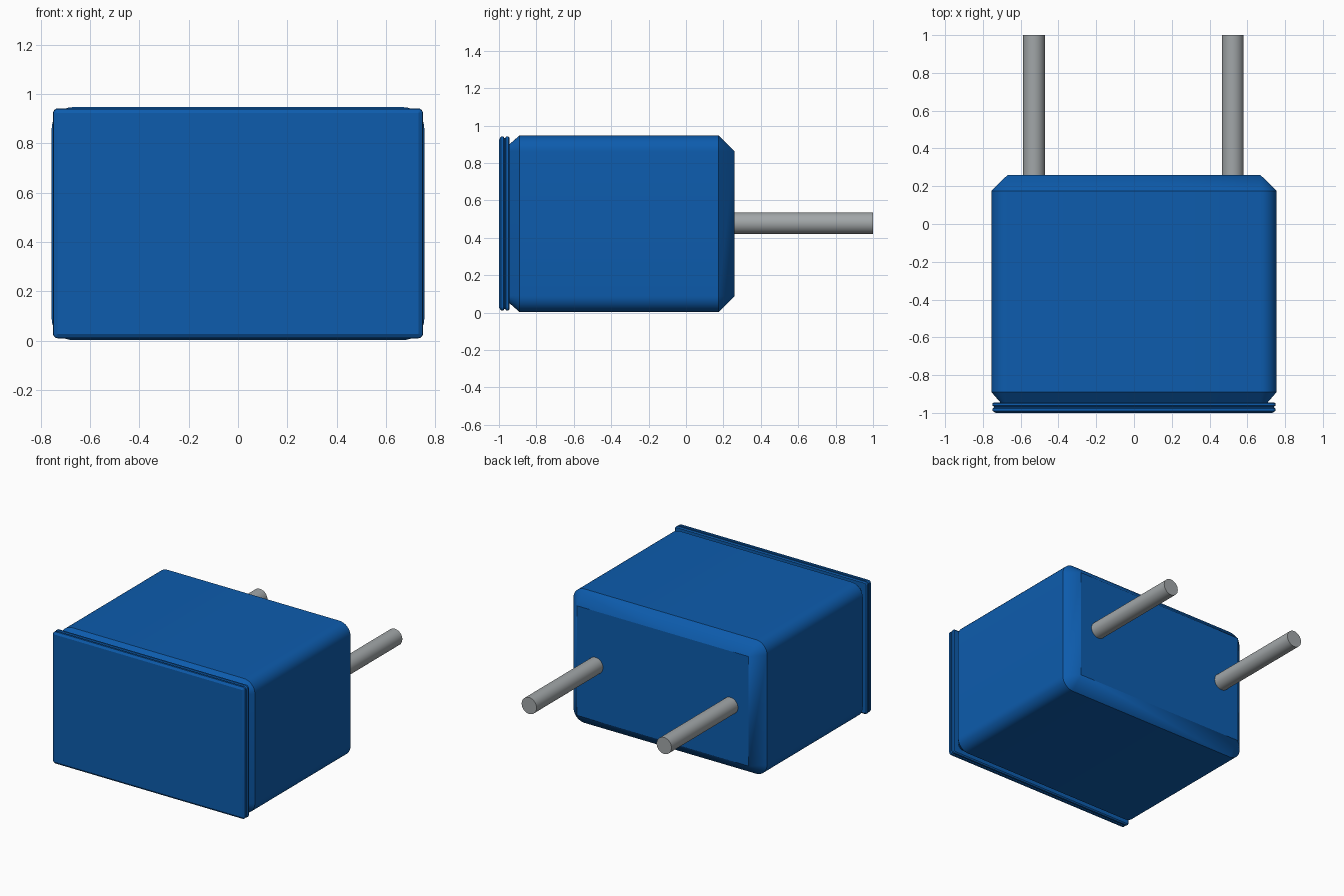
import bpy, bmesh, math
from mathutils import Matrix

if "Cube" in bpy.data.objects:
    bpy.data.objects.remove(bpy.data.objects["Cube"])


def material(name, colour):
    m = bpy.data.materials.new(name)
    m.use_nodes = True
    m.diffuse_color = colour
    bsdf = m.node_tree.nodes["Principled BSDF"]
    bsdf.inputs["Base Color"].default_value = colour
    bsdf.inputs["Roughness"].default_value = 0.5
    return m


BLUE = material("blue plastic", (0.004, 0.107, 0.42, 1))
GREY = material("grey metal", (0.36, 0.385, 0.395, 1))


def finish(name, bm, mat):
    bmesh.ops.remove_doubles(bm, verts=bm.verts, dist=0.0004)
    bmesh.ops.recalc_face_normals(bm, faces=bm.faces)
    mesh = bpy.data.meshes.new(name)
    bm.to_mesh(mesh)
    bm.free()
    mesh.materials.append(mat)
    ob = bpy.data.objects.new(name, mesh)
    bpy.context.collection.objects.link(ob)
    bpy.ops.object.select_all(action='DESELECT')
    ob.select_set(True)
    bpy.context.view_layer.objects.active = ob
    bpy.ops.object.shade_smooth_by_angle(angle=math.radians(28))
    return ob


def rounded_block(name, half_x, z0, z1, radius, profile, mat, steps=8):
    """Loft rounded rectangles along y; profile lists (y, inset)."""
    bm = bmesh.new()
    rings = []
    zc, half_z = (z0 + z1) / 2, (z1 - z0) / 2
    for y, inset in profile:
        r = max(radius - inset, 0)
        cx, cz = half_x - inset - r, half_z - inset - r
        ring = []
        for k, (sx, sz) in enumerate([(1, 1), (-1, 1), (-1, -1), (1, -1)]):
            for i in range(steps + 1):
                a = math.pi / 2 * (k + i / steps)
                ring.append(bm.verts.new((sx * cx + r * math.cos(a), y,
                                          zc + sz * cz + r * math.sin(a))))
        rings.append(ring)
    n = len(rings[0])
    for a, b in zip(rings, rings[1:]):
        for i in range(n):
            j = (i + 1) % n
            bm.faces.new((a[i], a[j], b[j], b[i]))
    bm.faces.new(rings[0])
    bm.faces.new(rings[-1])
    return finish(name, bm, mat)


# Main housing with rounded long edges and chamfered ends
rounded_block("housing", 0.755, 0.003, 0.947, 0.086,
              [(-0.945, 0.048), (-0.89, 0), (0.175, 0), (0.26, 0.086)], BLUE)

# Front plate with a bevelled face and a thin groove round its rim
rounded_block("front_plate", 0.75, 0.01, 0.942, 0.02,
              [(-1.0, 0.018), (-0.99, 0.002), (-0.976, 0.002), (-0.971, 0.010),
               (-0.967, 0.010), (-0.962, 0), (-0.95, 0), (-0.944, 0.008)],
              BLUE, steps=4)

# Two round pins at the back
for name, x in (("left_pin", 0.523), ("right_pin", -0.529)):
    bm = bmesh.new()
    bmesh.ops.create_cone(bm, cap_ends=True, segments=32, radius1=0.058,
                          radius2=0.058, depth=0.76,
                          matrix=Matrix.Translation((x, 0.62, 0.478))
                          @ Matrix.Rotation(math.pi / 2, 4, 'X'))
    finish(name, bm, GREY)
